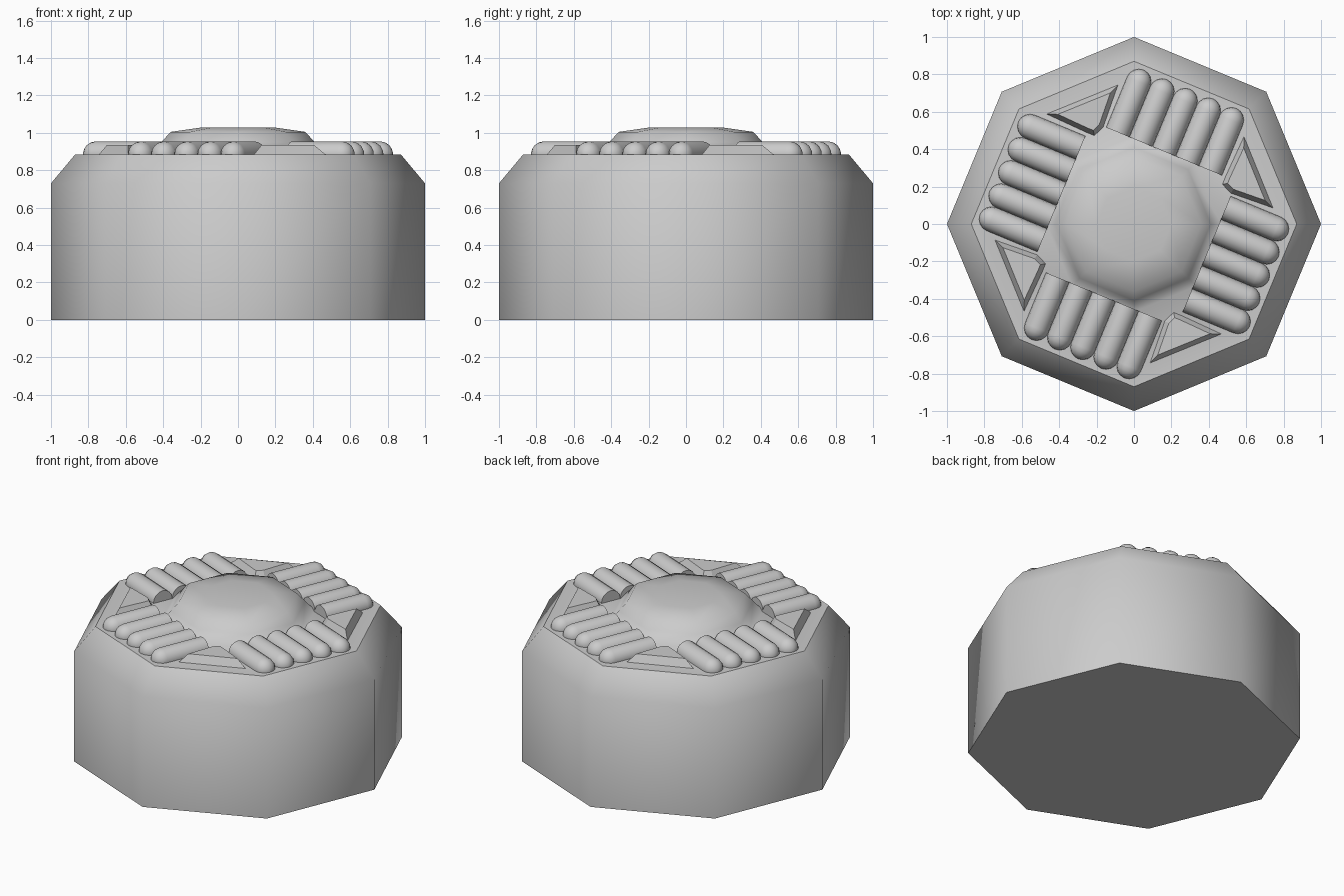
import bpy, bmesh, math
from mathutils import Matrix, Vector

if "Cube" in bpy.data.objects:
    bpy.data.objects.remove(bpy.data.objects["Cube"])


def finish(name, bm, angle, matrix=Matrix()):
    bmesh.ops.recalc_face_normals(bm, faces=bm.faces)
    me = bpy.data.meshes.new(name)
    bm.to_mesh(me)
    bm.free()
    ob = bpy.data.objects.new(name, me)
    bpy.context.collection.objects.link(ob)
    ob.matrix_world = matrix
    bpy.ops.object.select_all(action='DESELECT')
    ob.select_set(True)
    bpy.context.view_layer.objects.active = ob
    bpy.ops.object.shade_smooth_by_angle(angle=math.radians(angle))
    return ob


def loft(bm, rings):
    # skin a stack of closed point loops and cap both ends
    loops = [[bm.verts.new(p) for p in ring] for ring in rings]
    n = len(loops[0])
    for a, b in zip(loops, loops[1:]):
        for i in range(n):
            j = (i + 1) % n
            bm.faces.new((a[i], a[j], b[j], b[i]))
    bm.faces.new(loops[0][::-1])
    bm.faces.new(loops[-1])


def lathe(name, profile, sides, angle, matrix=Matrix()):
    bm = bmesh.new()
    loft(bm, [[(r * math.cos(2 * math.pi * i / sides),
                r * math.sin(2 * math.pi * i / sides), z) for i in range(sides)]
              for r, z in profile])
    return finish(name, bm, angle, matrix)


def inset(points, d):
    # offset a counter-clockwise outline inwards
    out = []
    n = len(points)
    for i in range(n):
        p, a, b = (Vector(points[k % n]) for k in (i, i - 1, i + 1))
        e1, e2 = (p - a).normalized(), (b - p).normalized()
        n1, n2 = Vector((-e1.y, e1.x)), Vector((-e2.y, e2.x))
        out.append(p + (n1 + n2) * d / (1 + n1.dot(n2)))
    return out


TOP = 0.885

# octagonal body with chamfered rim and low central dome
lathe("body", [(1, 0), (1, 0.73), (0.87, TOP), (0.47, TOP), (0.41, 0.95),
               (0.36, 1.005), (0.2, 1.028)], 8, 50)

# rounded grip rib: flat inner end, domed outer end
R, INNER, TIP = 0.067, 0.42, 0.78
rib = [(R, INNER)] + [(R * math.cos(math.radians(a)), TIP - R + R * math.sin(math.radians(a)))
                      for a in (0, 22, 45, 67, 85)]

# raised bevelled corner plate outline
plate = [(0.588, 0.467), (0.49, 0.255), (0.473, 0.212), (0.518, 0.165), (0.743, 0.086)]

for k in range(4):
    # five ribs on every second side
    side = Matrix.Rotation(math.radians(67.5 + 90 * k), 4, 'Z')
    for i in range(-2, 3):
        lathe(f"rib_{k}_{i + 2}", rib, 16, 40,
              side @ Matrix.Translation((0, i * 0.134, TOP + 0.002))
              @ Matrix.Rotation(math.pi / 2, 4, 'Y'))
    # corner plate on the sides between
    bm = bmesh.new()
    loft(bm, [[(x, y, TOP - 0.01) for x, y in plate],
              [(x, y, TOP) for x, y in plate],
              [(p.x, p.y, 0.935) for p in inset(plate, 0.024)]])
    finish(f"corner_plate_{k}", bm, 20, Matrix.Rotation(math.pi / 2 * k, 4, 'Z'))
